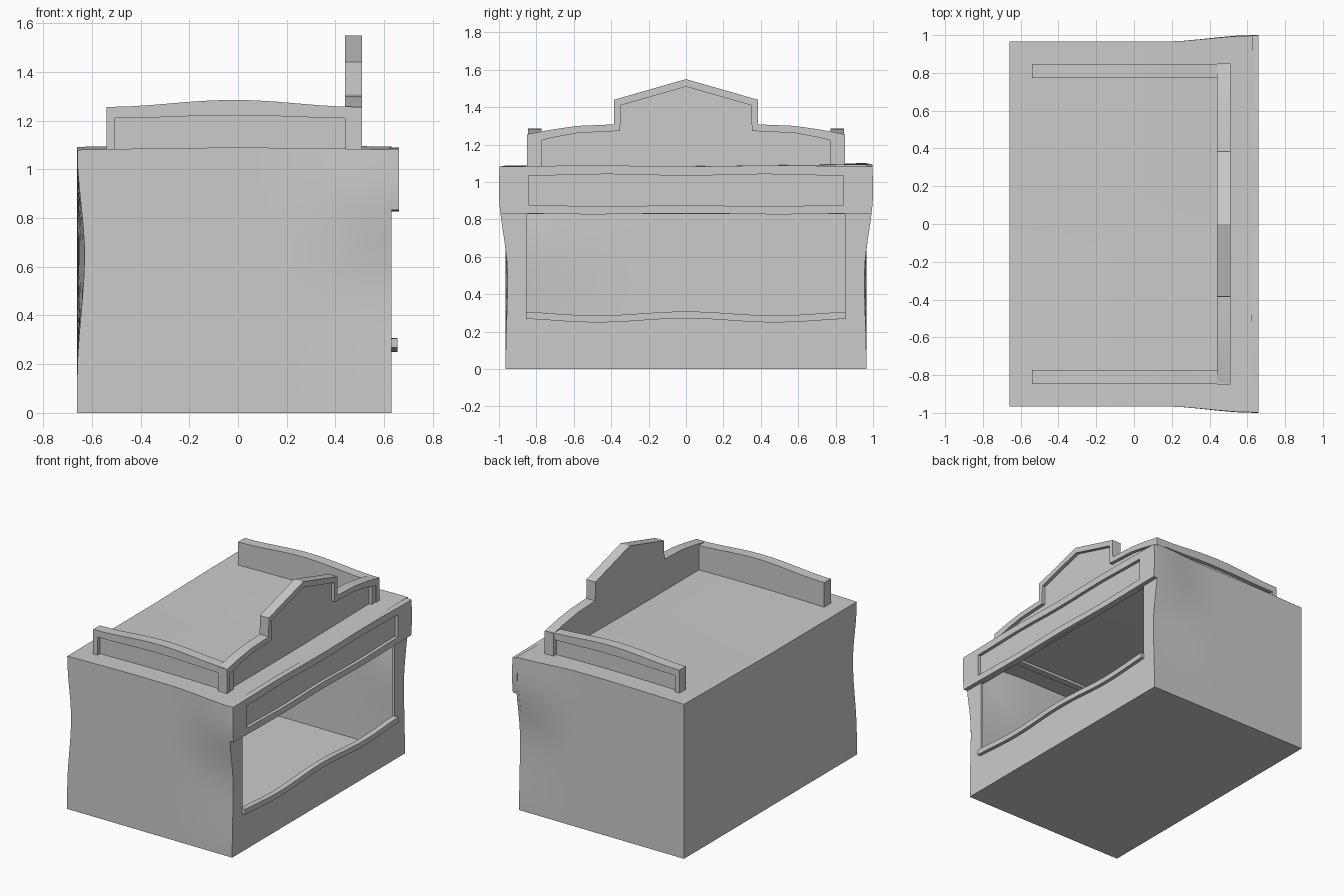
import bpy, bmesh
from math import cos, pi

if "Cube" in bpy.data.objects:
    bpy.data.objects.remove(bpy.data.objects["Cube"])

def finish(name, bm):
    bmesh.ops.remove_doubles(bm, verts=bm.verts, dist=1e-5)
    bmesh.ops.recalc_face_normals(bm, faces=bm.faces)
    me = bpy.data.meshes.new(name)
    bm.to_mesh(me)
    bm.free()
    ob = bpy.data.objects.new(name, me)
    bpy.context.collection.objects.link(ob)
    return ob

def strip(name, a, b, d0, d1, axis='x', closed=False):
    """Solid band between two outlines a and b, running from depth d0 to d1."""
    bm = bmesh.new()
    put = (lambda p, d: (d, p[0], p[1])) if axis == 'x' else (lambda p, d: (p[0], d, p[1]))
    rows = [[bm.verts.new(put(p, d)) for p in pts] for pts, d in ((a, d0), (b, d0), (b, d1), (a, d1))]
    n = len(a)
    for i in range(n if closed else n - 1):
        j = (i + 1) % n
        for k in range(4):
            r, q = rows[k], rows[(k + 1) % 4]
            bm.faces.new((r[i], r[j], q[j], q[i]))
    if not closed:
        for i in (0, n - 1):
            bm.faces.new([r[i] for r in rows])
    return finish(name, bm)

def lerp_table(t, table):
    for (a, va), (b, vb) in zip(table, table[1:]):
        if t <= b:
            f = max(0, (t - a) / (b - a))
            f = f * f * (3 - 2 * f)
            return va + (vb - va) * f
    return table[-1][1]

def half_width(z):
    return lerp_table(z, [(0, .965), (.5, .954), (.95, 1.0), (1.1, .997)])

def roof_z(x, y):
    return 1.08 + .009 * cos(pi * x / 1.32) + .012 * max(y, 0)

def outline(y1, z0, z1, wave=0, n=12, flare=False):
    """Closed loop with wavy top and bottom, and sides that can follow the walls."""
    wv = lambda t: wave * cos(2 * pi * t)
    ts = [-1 + 2 * i / n for i in range(n + 1)]
    w = (lambda z: half_width(z)) if flare else (lambda z: y1)
    zs = [z0 + (z1 - z0) * i / n for i in range(1, n)]
    return ([(w(z0) * t, z0 + wv(t)) for t in ts] + [(w(z), z) for z in zs]
            + [(-w(z1) * t, z1 - wv(t)) for t in ts] + [(-w(z), z) for z in reversed(zs)])

# Hollow body: gently warped box, open at the shop front
bm = bmesh.new()
bmesh.ops.create_cube(bm, size=2)
bmesh.ops.subdivide_edges(bm, edges=bm.edges[:], cuts=13, use_grid_fill=True)
bmesh.ops.delete(bm, geom=[f for f in bm.faces if f.calc_center_median().x > .999], context='FACES')
for v in bm.verts:
    u, t, h = v.co.x, v.co.y, (v.co.z + 1) / 2
    x = -.66 + (u + 1) / 2 * 1.29
    z = h * roof_z(x, t)
    blend = lerp_table(x, [(-.7, 0), (.15, 0), (.63, 1)])
    w = .965 + (half_width(z) - .965) * blend
    if t < 0 and u < 0:
        x += .03 * t * t * u * u * lerp_table(z, [(0, 0), (.15, 0), (.65, 1), (1.07, 0)])
    v.co = (x, t * w, z)
finish("building_body", bm)

# Shop front wall with the window opening
strip("front_wall", outline(0, 0, .86, flare=True), outline(.85, .27, .83),
      .61, .63, closed=True)

# Wavy window sill
ys = [-.855 + 1.71 * i / 18 for i in range(19)]
wave = lambda y: .011 * cos(2 * pi * y / .95)
strip("window_sill", [(y, .26 + wave(y)) for y in ys], [(y, .297 + wave(y)) for y in ys], .615, .655)

# Sign band above the window: raised frame and recessed panel
strip("fascia_frame", outline(0, .83, 1.086, .003, flare=True), outline(.842, .873, 1.038, .004),
      .62, .66, closed=True)
strip("fascia_panel", [(-.9, .85), (.9, .85)], [(-.9, 1.06), (.9, 1.06)], .62, .637)

# Stepped front parapet with a gable in the middle
half_out = [(.85, 1.255), (.72, 1.28), (.58, 1.3), (.386, 1.308), (.384, 1.44)]
half_in = [(.815, 1.212), (.71, 1.238), (.58, 1.262), (.352, 1.273), (.35, 1.41)]
mirror = lambda half, top: [(-y, z) for y, z in half] + [(0, top)] + half[::-1]
outer, inner = mirror(half_out, 1.55), mirror(half_in, 1.51)
strip("front_parapet", [(y, 1.07) for y, z in outer], outer, .44, .485)
foot = lambda pts: [(pts[0][0], 1.07)] + pts + [(pts[-1][0], 1.07)]
strip("front_parapet_frame", foot(inner), foot(outer), .485, .51)

# Arched side parapets, mirrored
arch = lambda x0, x1, z, rise: [(x0 + (x1 - x0) * i / 12, z + rise * (1 - cos(2 * pi * i / 12)) / 2)
                                for i in range(13)]
s_out, s_in = arch(-.54, .505, 1.256, .029), arch(-.505, .472, 1.21, .012)
for s, side in ((-1, "left"), (1, "right")):
    strip(side + "_parapet", [(x, 1.07) for x, z in s_out], s_out, s * .773, s * .82, 'y')
    strip(side + "_parapet_frame", foot(s_in), foot(s_out), s * .82, s * .846, 'y')

# Smooth the soft curves, keep corners crisp
bpy.ops.object.select_all(action='SELECT')
bpy.context.view_layer.objects.active = bpy.context.selected_objects[0]
bpy.ops.object.shade_smooth_by_angle(angle=.5)
